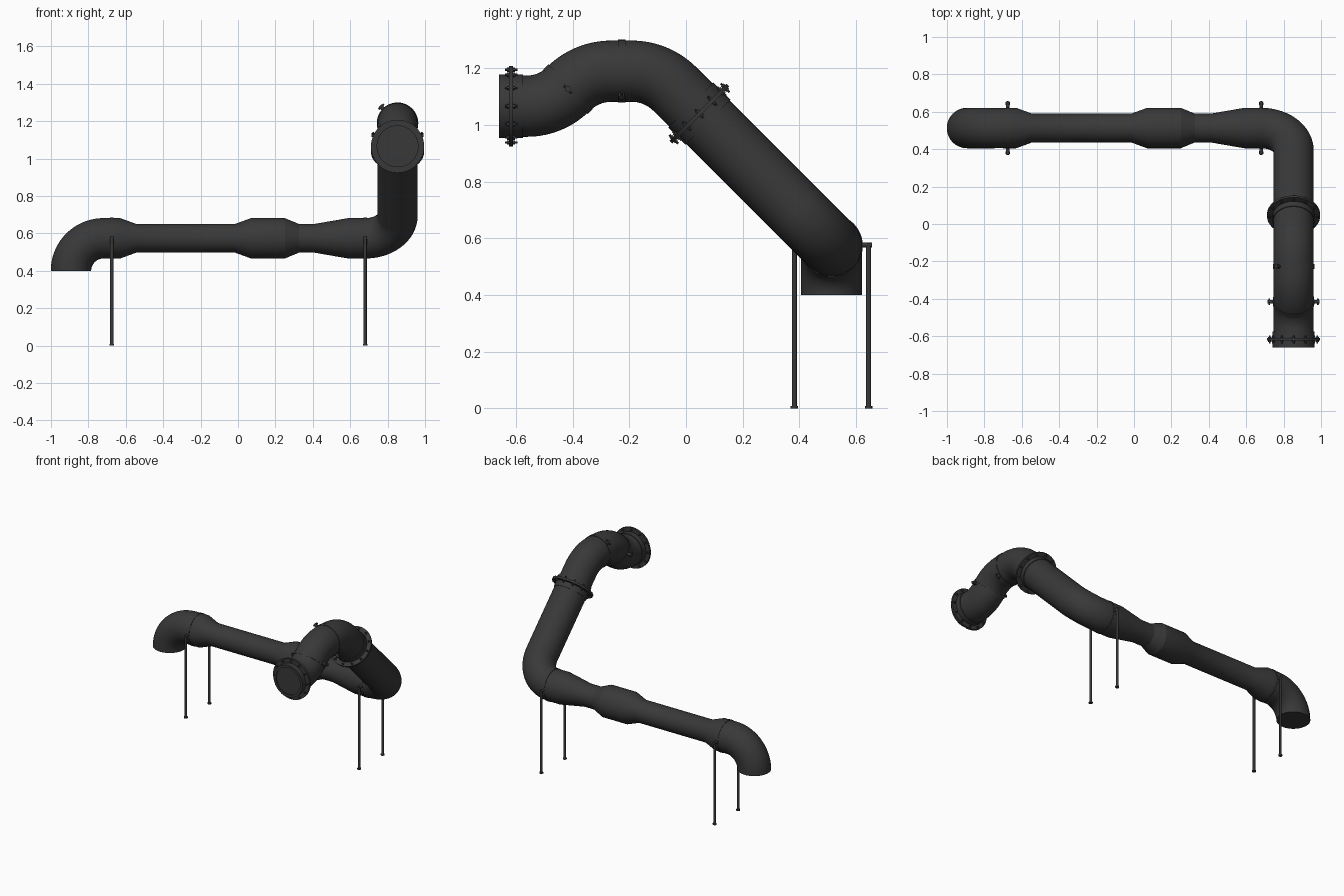
import bpy, bmesh
from math import sin, cos, pi, radians, sqrt
from mathutils import Vector as V

if "Cube" in bpy.data.objects:
    bpy.data.objects.remove(bpy.data.objects["Cube"])

mat = bpy.data.materials.new("dark_grey")
mat.diffuse_color = (0.04, 0.04, 0.04, 1)
mat.use_nodes = True
mat.node_tree.nodes["Principled BSDF"].inputs["Base Color"].default_value = mat.diffuse_color
X, Y, Z = V((1, 0, 0)), V((0, 1, 0)), V((0, 0, 1))
S = 1 / sqrt(2)
UP45, DOWN45 = V((0, -S, S)), V((0, -S, -S))


def sweep(name, stations, seg=48):
    """Skin capped rings through stations of (position, tangent, radius)."""
    bm = bmesh.new()
    t0 = stations[0][1]
    u = t0.orthogonal().normalized()
    rings = []
    for p, t, r in stations:
        u = t0.rotation_difference(t) @ u
        t0 = t
        w = t.cross(u)
        rings.append([bm.verts.new(p + r * (u * cos(2 * pi * i / seg) + w * sin(2 * pi * i / seg)))
                      for i in range(seg)])
    for a, b in zip(rings, rings[1:]):
        for i in range(seg):
            j = (i + 1) % seg
            bm.faces.new((a[i], a[j], b[j], b[i]))
    bm.faces.new(rings[0][::-1])
    bm.faces.new(rings[-1])
    bmesh.ops.recalc_face_normals(bm, faces=bm.faces)
    me = bpy.data.meshes.new(name)
    bm.to_mesh(me)
    bm.free()
    ob = bpy.data.objects.new(name, me)
    bpy.context.collection.objects.link(ob)
    me.materials.append(mat)
    bpy.context.view_layer.objects.active = ob
    ob.select_set(True)
    bpy.ops.object.shade_smooth_by_angle(angle=radians(20))
    ob.select_set(False)
    return ob


def arc(start, d0, d1, R, r, n=14):
    side = (d1 - d0 * d0.dot(d1)).normalized()
    a = d0.angle(d1)
    return [(start + R * (sin(a * i / n) * d0 + (1 - cos(a * i / n)) * side),
             cos(a * i / n) * d0 + sin(a * i / n) * side, r) for i in range(n + 1)]


def rod(name, a, b, r, seg=48):
    t = (b - a).normalized()
    return sweep(name, [(a, t, r), (b, t, r)], seg)


RB, RS, PY, PZ, PX = 0.108, 0.077, 0.513, 0.574, 0.853

# horizontal run: left outlet elbow, then reducers and bulge
outlet = arc(V((-0.893, PY, 0.40)), Z, X, 0.174, RB, 20)
sweep("outlet_elbow", outlet + [(V((-0.70, PY, PZ)), X, RB)])
prof = [(-0.70, RB), (-0.63, RB), (-0.545, RS), (-0.015, RS), (0.07, RB), (0.25, RB),
        (0.325, RS), (0.41, RS), (0.59, RB), (0.68, RB)]
sweep("horizontal_pipe", [(V((x, PY, PZ)), X, r) for x, r in prof])

# corner elbow and sloping pipe up to the flange
fl = V((PX, 0.047, 1.040))
sweep("rising_pipe", arc(V((0.68, PY, PZ)), X, UP45, 0.173, RB, 20) + [(fl, UP45, RB)])

# upper bends
j1 = V((PX, -0.039, 1.126))
sweep("flange_neck", [(fl, UP45, RB), (j1, UP45, RB)])
top = arc(j1, UP45, -Y, 0.216, RB)
mid = V((PX, -0.227, top[-1][0].z))
sweep("top_bend_rear", top + [(mid, -Y, RB)])
front = arc(V((PX, -0.263, mid.z)), -Y, DOWN45, 0.216, RB)
sweep("top_bend_front", [(mid, -Y, RB)] + front)
j2 = front[-1][0]
low = arc(j2, DOWN45, -Y, 0.205, RB)
zc = low[-1][0].z
end = V((PX, -0.66, zc))
sweep("inlet_bend", low + [(end + Y * 0.02, -Y, RB)])


def flange(name, c, d, recess):
    ends = [(c - d * 0.043, d, 0.112), (c + d * 0.043, d, 0.112)]
    if recess:
        ends += [(c + d * 0.043, d, 0.095), (c + d * 0.035, d, 0.095)]
    sweep(name + "_collar", ends)
    rod(name + "_disc", c - d * 0.007, c + d * 0.007, 0.142)
    u = X
    w = d.cross(u)
    for i in range(12):
        a = 2 * pi * i / 12
        p = c + 0.128 * (u * cos(a) + w * sin(a))
        rod(name + "_bolt", p - d * 0.022, p + d * 0.022, 0.004, 8)
        rod(name + "_nut", p - d * 0.014, p + d * 0.014, 0.008, 6)


flange("inlet_flange", V((PX, -0.617, zc)), -Y, True)
flange("slope_flange", fl, UP45, False)


# band clamps with a pair of bolted lugs
def clamp(name, c, d, lug_dir, reach):
    rod(name + "_band", c - d * 0.013, c + d * 0.013, 0.111)
    across = d.cross(lug_dir)
    for s in (-1, 1):
        rod(name + "_lug", c + lug_dir * s * 0.1, c + lug_dir * s * reach, 0.011, 12)
        p = c + lug_dir * s * (reach - 0.008)
        rod(name + "_bolt", p - across * 0.02, p + across * 0.02, 0.005, 8)


clamp("top_clamp", mid, -Y, V((-S, 0, S)), 0.132)
clamp("bend_clamp", j2, DOWN45, X, 0.138)

# support stands
for x in (-0.675, 0.68):
    rod("stand_strap", V((x - 0.009, PY, PZ)), V((x + 0.009, PY, PZ)), 0.1105)
    for s in (-1, 1):
        y = PY + s * 0.131
        rod("stand_post", V((x, y, 0)), V((x, y, 0.583)), 0.009, 16)
        rod("stand_foot", V((x, y, 0)), V((x, y, 0.008)), 0.013, 16)
        rod("stand_link", V((x, PY + s * 0.1, 0.577)), V((x, y + s * 0.011, 0.577)), 0.009, 12)
